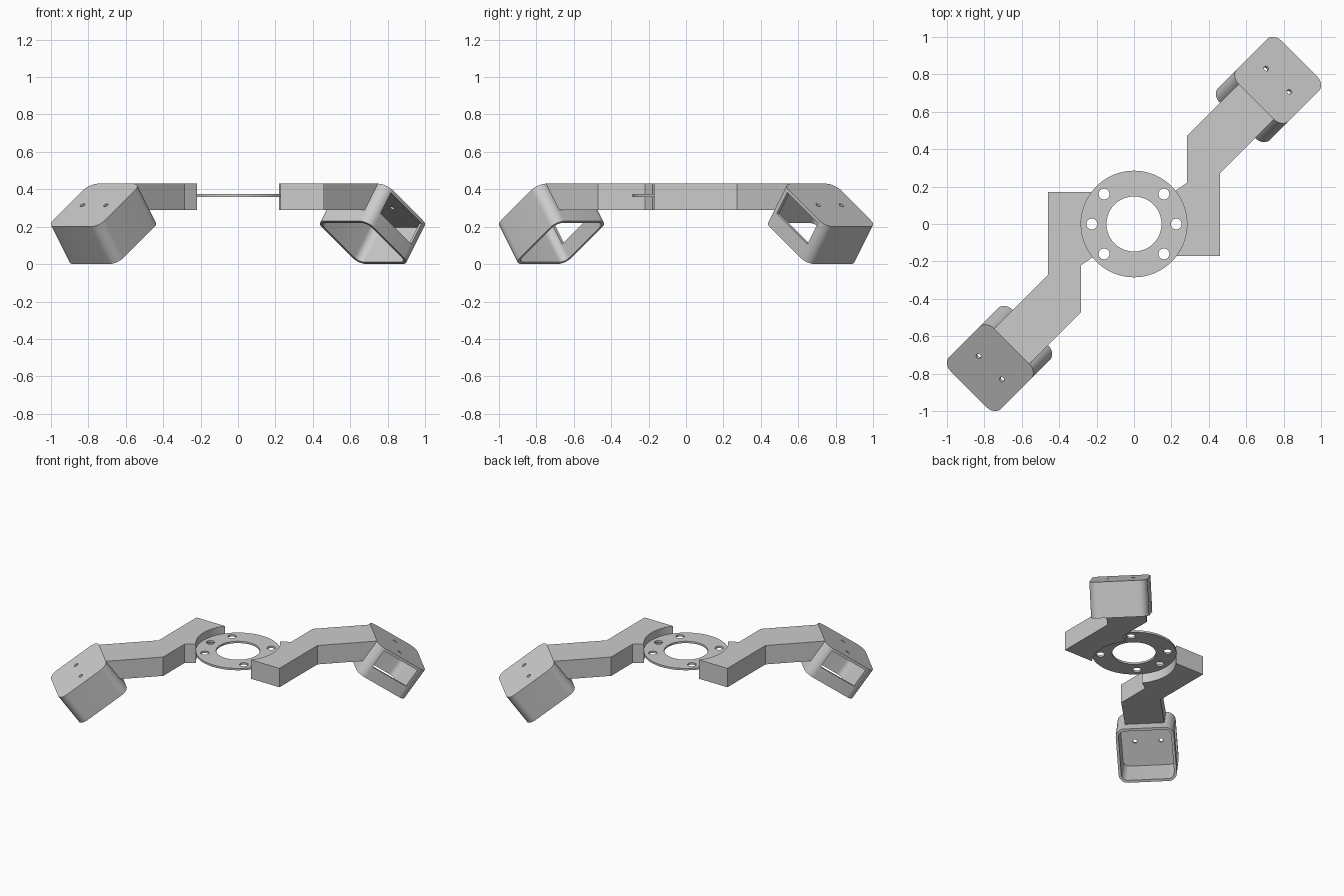
import bpy, bmesh, math
from mathutils import Matrix, Vector

if "Cube" in bpy.data.objects:
    bpy.data.objects.remove(bpy.data.objects["Cube"])

GREY = (0.6, 0.6, 0.6, 1)
mat = bpy.data.materials.new("plain grey")
mat.use_nodes = True
mat.diffuse_color = GREY
mat.node_tree.nodes["Principled BSDF"].inputs["Base Color"].default_value = GREY


def add_object(name, mesh, matrix):
    ob = bpy.data.objects.new(name, mesh)
    bpy.context.collection.objects.link(ob)
    ob.matrix_world = matrix
    mesh.materials.clear()
    mesh.materials.append(mat)
    mesh.shade_smooth()
    mesh.set_sharp_from_angle(angle=math.radians(30))
    return ob


def baked(ob):
    """Mesh of an object with its modifiers applied."""
    bpy.context.view_layer.update()
    dg = bpy.context.evaluated_depsgraph_get()
    return bpy.data.meshes.new_from_object(ob.evaluated_get(dg), depsgraph=dg)


def circle(r, x=0, y=0, n=24):
    return [(x + r * math.cos(i * math.tau / n), y + r * math.sin(i * math.tau / n)) for i in range(n)]


def rounded(hx, hy, r, seg=8):
    pts = []
    for q, (sx, sy) in enumerate([(1, 1), (-1, 1), (-1, -1), (1, -1)]):
        for i in range(seg + 1):
            a = math.radians(90 * (q + i / seg))
            pts.append((sx * (hx - r) + r * math.cos(a), sy * (hy - r) + r * math.sin(a)))
    return pts


def plate(name, loops, z0, z1, matrix):
    """Flat outline with holes, extruded from z0 to z1."""
    cu = bpy.data.curves.new(name, 'CURVE')
    cu.dimensions = '2D'
    cu.fill_mode = 'BOTH'
    cu.extrude = (z1 - z0) / 2
    for loop in loops:
        sp = cu.splines.new('POLY')
        sp.points.add(len(loop) - 1)
        for p, (x, y) in zip(sp.points, loop):
            p.co = (x, y, 0, 1)
        sp.use_cyclic_u = True
    tmp = bpy.data.objects.new(name + "_outline", cu)
    bpy.context.collection.objects.link(tmp)
    mesh = baked(tmp)
    bpy.data.objects.remove(tmp)
    bm = bmesh.new()
    bm.from_mesh(mesh)
    bmesh.ops.remove_doubles(bm, verts=bm.verts, dist=1e-5)
    bmesh.ops.translate(bm, verts=bm.verts, vec=(0, 0, (z0 + z1) / 2))
    bmesh.ops.recalc_face_normals(bm, faces=bm.faces)
    bm.to_mesh(mesh)
    bm.free()
    return add_object(name, mesh, matrix)


def cut_box(ob, lo, hi):
    """Cut a box, given in the object's own frame."""
    bm = bmesh.new()
    bmesh.ops.create_cube(bm, size=1)
    for v in bm.verts:
        v.co = [h if c > 0 else l for c, l, h in zip(v.co, lo, hi)]
    me = bpy.data.meshes.new("cutter")
    bm.to_mesh(me)
    bm.free()
    cutter = add_object("cutter", me, ob.matrix_world.copy())
    cutter.hide_render = True
    mod = ob.modifiers.new("window", 'BOOLEAN')
    mod.operation = 'DIFFERENCE'
    mod.solver = 'EXACT'
    mod.object = cutter
    mesh = baked(ob)
    ob.modifiers.clear()
    ob.data = mesh
    bpy.data.objects.remove(cutter)
    mesh.shade_smooth()
    mesh.set_sharp_from_angle(angle=math.radians(30))


def arm(name, matrix):
    """Cranked arm: concave against the disc, slanted where it meets the housing."""
    k = math.sqrt(0.5)
    arc = [(0.283 * math.cos(math.radians(a)), 0.283 * math.sin(math.radians(a)))
           for a in [39 - 76 * i / 14 for i in range(15)]]
    loops = []
    bm = bmesh.new()
    for z, u in ((0.29, 0.832), (0.43, 0.925)):
        end = [(k * (u - v), k * (u + v)) for v in (-0.133, 0.133)]
        pts = arc + [(0.46, -0.172), (0.46, 0.272)] + end + [(0.283, 0.471), (0.283, 0.22)]
        loops.append([bm.verts.new((x, y, z)) for x, y in pts])
    low, top = loops
    bm.faces.new(low)
    bm.faces.new(top)
    for i in range(len(low)):
        j = (i + 1) % len(low)
        bm.faces.new((low[i], low[j], top[j], top[i]))
    bmesh.ops.recalc_face_normals(bm, faces=bm.faces)
    bmesh.ops.triangulate(bm, faces=[f for f in bm.faces if len(f.verts) > 4])
    me = bpy.data.meshes.new(name)
    bm.to_mesh(me)
    bm.free()
    add_object(name, me, matrix)


# Central mounting disc with bore and six bolt holes
bolts = [(sx * 0.16, sy * 0.16) for sx in (-1, 1) for sy in (-1, 1)] + [(-0.226, 0), (0.226, 0)]
plate("mounting_disc", [circle(0.285, n=72), circle(0.147, n=48)] + [circle(0.029, x, y) for x, y in bolts],
      0.36, 0.374, Matrix.Identity(4))

# Housing frame: x runs down the slope, y across, z out of the sloping lid
HX, HY, R, WALL, DEPTH = 0.199, 0.196, 0.06, 0.018, 0.245
tilt = math.atan2(0.23, 0.325)
frame = (Matrix.Rotation(math.radians(45), 4, 'Z') @ Matrix.Translation((1.0875, 0, 0.315))
         @ Matrix.Rotation(tilt, 4, 'Y'))

for side, turn in (("left", 0), ("right", math.pi)):
    spin = Matrix.Rotation(turn, 4, 'Z')
    arm(side + "_arm", spin)
    plate(side + "_housing_lid", [rounded(HX, HY, R), circle(0.014, 0, 0.088, 16), circle(0.014, 0, -0.088, 16)],
          -WALL, 0, spin @ frame)
    walls = plate(side + "_housing_walls", [rounded(HX, HY, R), rounded(HX - WALL, HY - WALL, R - WALL)],
                  -DEPTH, -WALL, spin @ frame)
    # Rectangular window in one side wall
    cut_box(walls, (-0.142, -0.3, -0.155), (0.142, -0.1, -WALL + 0.01))
